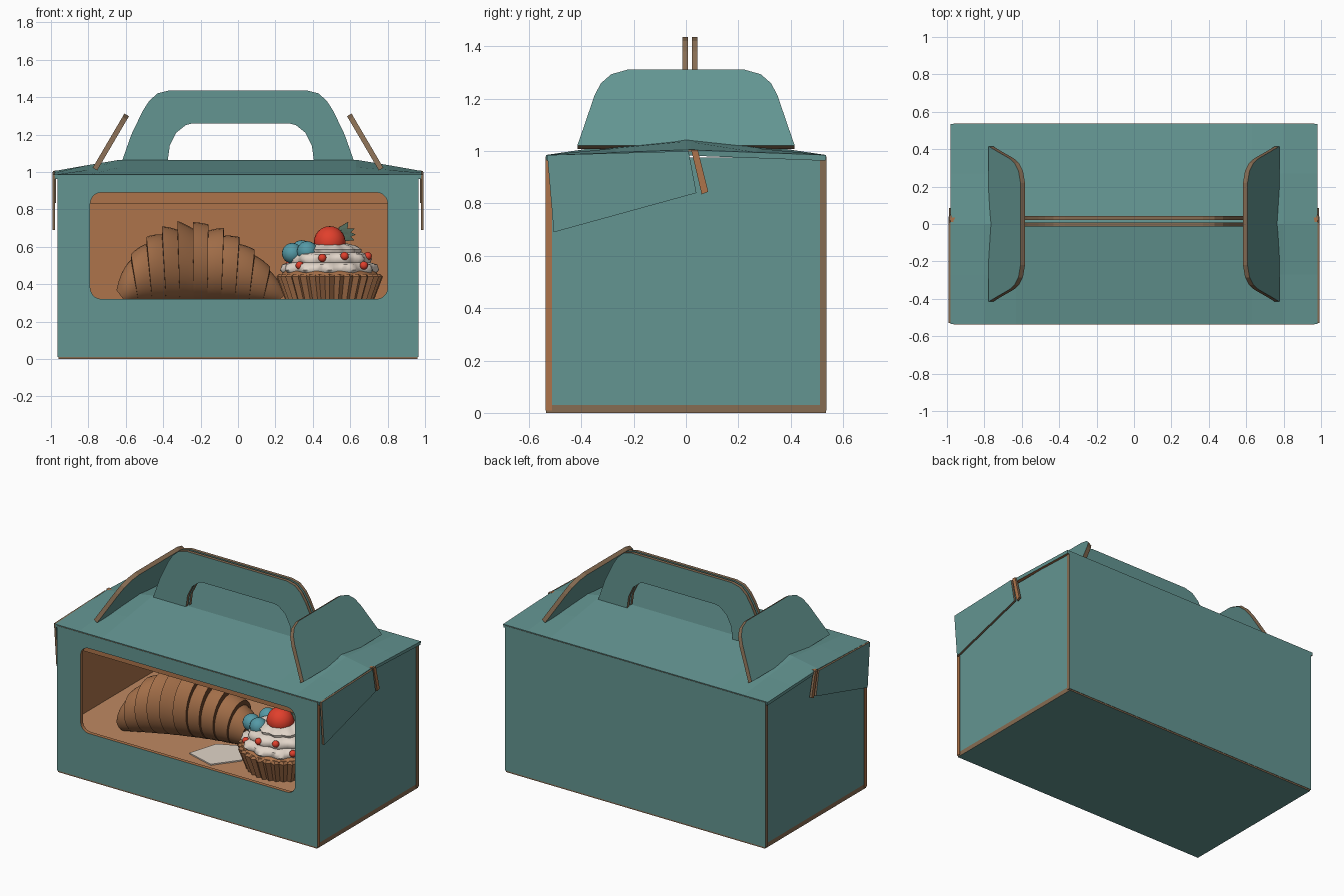
import bpy, bmesh, math
from mathutils import Matrix, Vector
from math import sin, cos, pi

if "Cube" in bpy.data.objects:
    bpy.data.objects.remove(bpy.data.objects["Cube"])


def mat(name, r, g, b):
    m = bpy.data.materials.new(name)
    m.diffuse_color = (r, g, b, 1)
    m.use_nodes = True
    m.node_tree.nodes["Principled BSDF"].inputs["Base Color"].default_value = m.diffuse_color
    return m


TEAL = mat("teal card", 0.125, 0.30, 0.285)
BROWN = mat("inner brown", 0.42, 0.175, 0.07)
KRAFT = mat("kraft edge", 0.24, 0.15, 0.085)
TAN = mat("tan paper", 0.52, 0.25, 0.12)
CRUST = mat("pastry crust", 0.36, 0.155, 0.065)
CREASE = mat("pastry crease", 0.15, 0.06, 0.025)
CREAM = mat("cream", 0.75, 0.66, 0.58)
RED = mat("red berry", 0.75, 0.05, 0.025)
BLUE = mat("blue berry", 0.09, 0.32, 0.38)
LEAF = mat("leaf green", 0.09, 0.15, 0.11)


def finish(name, bm, mats, angle=None):
    me = bpy.data.meshes.new(name)
    bm.to_mesh(me)
    bm.free()
    for m in mats:
        me.materials.append(m)
    ob = bpy.data.objects.new(name, me)
    bpy.context.collection.objects.link(ob)
    if angle:
        bpy.ops.object.select_all(action='DESELECT')
        ob.select_set(True)
        bpy.context.view_layer.objects.active = ob
        bpy.ops.object.shade_smooth_by_angle(angle=math.radians(angle))
    return ob


def panel(name, loops, t, origin, u, v, n, outer=TEAL, inner=TEAL, edge=KRAFT):
    """Card sheet from 2D loops (first outline, then holes), n is its outer side."""
    cu = bpy.data.curves.new(name + "_profile", 'CURVE')
    cu.dimensions, cu.fill_mode, cu.extrude = '2D', 'BOTH', t / 2
    for lp in loops:
        sp = cu.splines.new('POLY')
        sp.points.add(len(lp) - 1)
        for p, c in zip(sp.points, lp):
            p.co = (c[0], c[1], 0, 1)
        sp.use_cyclic_u = True
    tmp = bpy.data.objects.new(name + "_tmp", cu)
    bpy.context.collection.objects.link(tmp)
    src = bpy.data.meshes.new_from_object(tmp.evaluated_get(bpy.context.evaluated_depsgraph_get()))
    bm = bmesh.new()
    bm.from_mesh(src)
    bpy.data.objects.remove(tmp)
    bpy.data.curves.remove(cu)
    bpy.data.meshes.remove(src)
    bmesh.ops.remove_doubles(bm, verts=bm.verts, dist=1e-5)
    bmesh.ops.recalc_face_normals(bm, faces=bm.faces)
    bm.normal_update()
    for f in bm.faces:
        f.smooth = False
        f.material_index = 0 if f.normal.z > 0.5 else 1 if f.normal.z < -0.5 else 2
    m = Matrix((Vector(u).normalized(), Vector(v).normalized(), Vector(n).normalized())).transposed().to_4x4()
    m.translation = origin
    bm.transform(m)
    if m.determinant() < 0:
        bmesh.ops.reverse_faces(bm, faces=bm.faces)
    return finish(name, bm, [outer, inner, edge])


def rect(a, b, c, d):
    return [(a, b), (c, b), (c, d), (a, d)]


def rounded(a, b, c, d, r, n=5):
    pts = []
    for i, (x, y) in enumerate(rect(a + r, b + r, c - r, d - r)):
        for k in range(n + 1):
            t = pi + i * pi / 2 + k * pi / 2 / n
            pts.append((x + r * cos(t), y + r * sin(t)))
    return pts


def sym(half):
    return half + [(-x, y) for x, y in reversed(half)]


def loft(name, rings, mats, rule=None, angle=50):
    bm = bmesh.new()
    rs = [[bm.verts.new(p) for p in r] for r in rings]
    n = len(rs[0])
    for i in range(len(rs) - 1):
        for k in range(n):
            f = bm.faces.new((rs[i][k], rs[i][(k + 1) % n], rs[i + 1][(k + 1) % n], rs[i + 1][k]))
            f.material_index = rule(i) if rule else 0
    bm.faces.new(rs[0][::-1])
    bm.faces.new(rs[-1])
    bmesh.ops.recalc_face_normals(bm, faces=bm.faces)
    return finish(name, bm, mats, angle)


def ball(name, pos, r, m):
    bm = bmesh.new()
    bmesh.ops.create_uvsphere(bm, u_segments=20, v_segments=12, radius=r, matrix=Matrix.Translation(pos))
    return finish(name, bm, [m], 60)


X, Y, Z = Vector((1, 0, 0)), Vector((0, 1, 0)), Vector((0, 0, 1))

# Box walls, base and the raised floor
panel("front_wall", [rect(-.965, .01, .965, .98), rounded(-.79, .32, .80, .89, .06)],
      .025, (0, -.525, 0), X, Z, -Y, TEAL, BROWN, BROWN)
panel("back_wall", [rect(-.965, .01, .965, .98)], .025, (0, .525, 0), X, Z, Y, TEAL, BROWN)
panel("base", [rect(-.96, -.535, .96, .535)], .03, (0, 0, .015), X, Y, -Z, TEAL, BROWN)
panel("raised_floor", [rect(-.945, -.51, .945, .51)], .014, (0, 0, .295), X, Y, Z, TAN, BROWN, BROWN)
panel("inner_top_bar", [rect(-.94, .83, .94, .97)], .02, (0, -.47, 0), X, Z, -Y, BROWN, BROWN, CREASE)

# Peaked lid, lower towards its ends
bm = bmesh.new()
xs = [-.98, -.8, -.63, 0, .63, .8, .98]
ys = [-.535, -.27, 0, .02, .27, .535]
grid = [[bm.verts.new((x, y, .985 + .08 * min(1, (1 - abs(y) / .535)) * min(1, .25 + (.98 - abs(x)) / .45)))
         for y in ys] for x in xs]
for i in range(len(xs) - 1):
    for j in range(len(ys) - 1):
        bm.faces.new((grid[i][j], grid[i + 1][j], grid[i + 1][j + 1], grid[i][j + 1]))
lid = finish("lid", bm, [TEAL, BROWN, TEAL])
so = lid.modifiers.new("card", 'SOLIDIFY')
so.thickness, so.offset = .022, -1
so.material_offset, so.material_offset_rim = 1, 2

# Handle: two arched sheets
outer = [(.63, 1.03), (.57, 1.2), (.51, 1.325), (.475, 1.38), (.43, 1.42), (.37, 1.435)]
inner = [(-.29, 1.25), (-.34, 1.21), (-.375, 1.14), (-.39, 1.03)]
arch = sym(outer) + [(x + .01, z) for x, z in reversed(inner)] + \
    [(-.25, 1.258), (.28, 1.258)] + [(.02 - x, z) for x, z in inner]
for nm, y, n in (("handle_front", -.003, -Y), ("handle_back", .033, Y)):
    panel(nm, [arch], .022, (0, y, 0), X, Z, n)
# Kraft seam along the lid ends beside the handle
for s, nm in ((1, "right"), (-1, "left")):
    side = X * s
    panel(nm + "_wall", [rect(-.512, .03, .512, .975)], .02, (s * .95, 0, 0), Y, Z, side, TEAL, BROWN)
    # Leaning end flap
    panel(nm + "_end_flap", [sym([(.415, 0), (.385, .1), (.35, .22), (.325, .275), (.285, .315), (.22, .336)])],
          .028, (s * .765, .0, 1.015), Y, Vector((-s * .17, 0, .29)), Vector((s * .29, 0, .17)))
    # Slanted locking tab over the side wall and its seam strip
    panel(nm + "_side_tab", [[(-.53, .985), (-.505, .69), (.04, .84), (.01, 1.0)]],
          .014, (s * .985, 0, 0), Y, Z, side)
    panel(nm + "_seam_strip", [[(.02, 1.005), (.045, 1.005), (.085, .845), (.06, .835)]],
          .016, (s * .982, 0, 0), Y, Z, side, BROWN, BROWN)
    panel(nm + "_lid_seam", [rect(.63, .01, .98, .035)], .008, (0, 0, 1.003), side, Y, Z, BROWN, BROWN) \
        .rotation_euler = (0, 0, 0)

# Croissant: stepped segments overlapping outwards from the middle
rings, marks = [], []
N, SUB = 11, 5
for k in range(N):
    for j in range(SUB + 1):
        t = min(max((k + j / SUB) / N, .006), .994)
        w = j / SUB if k < N / 2 - .6 else 1 - j / SUB
        sc = 1.0 if k == N // 2 else 1.03 - .11 * w
        h = .215 * max(sin(pi * t ** .845), .001) ** .6 * sc
        xc = -.63 + .86 * t
        yc = -.05 - .3 * (1 - t) ** 2 - .04 * t
        rings.append([(xc + .05 * (t - .5) * sin(a), yc + h * .9 * cos(a), .302 + h * (1 + sin(a)))
                      for a in (2 * pi * q / 28 for q in range(28))])
loft("croissant", rings, [CRUST, CREASE], lambda i: 1 if i % (SUB + 1) == SUB else 0, 40)

# Paper napkin under the pastries
panel("napkin", [[(-.08, -.4), (.12, -.46), (.24, -.3), (.15, -.12), (-.02, -.2)]],
      .008, (0, 0, .308), X, Y, Z, CREAM, CREAM, CREAM)

# Cupcake: pleated case and a twisted cream swirl
cx, cy = .49, -.21


def circle(r, z, n, ripple=0, lobes=1, twist=0):
    pts = []
    for q in range(n):
        a = 2 * pi * q / n
        rr = r * (1 + ripple * cos(lobes * a + twist))
        pts.append((cx + rr * cos(a), cy + rr * sin(a), z))
    return pts


loft("cupcake_case", [circle(r, z, 64, .035, 32) for r, z in ((.225, .303), (.275, .44), (.262, .455))],
     [CRUST], angle=20)
loft("cupcake_sponge", [circle(r, z, 40) for r, z in ((.25, .43), (.262, .45), (.235, .475))], [BROWN])
profile = [(.23, .45), (.255, .475), (.245, .505), (.21, .515), (.22, .535), (.205, .56),
           (.165, .57), (.17, .585), (.14, .605), (.08, .62)]
loft("cream_swirl", [circle(r, z, 72, .045, 12, i * .45) for i, (r, z) in enumerate(profile)], [CREAM], angle=60)

# Berries and sprinkles
ball("red_berry", (.49, -.25, .625), .085, RED)
for i, (x, y, z) in enumerate(((.29, -.27, .565), (.37, -.31, .575), (.34, -.17, .58))):
    ball("blue_berry_%d" % i, (x, y, z), .055, BLUE)
for i, (a, r, z) in enumerate(((-2.3, .24, .50), (-1.75, .22, .54), (-1.2, .22, .55), (-.75, .25, .5),
                               (-.25, .21, .55), (.5, .22, .54), (1.6, .23, .53), (2.7, .24, .5))):
    ball("red_bit_%d" % i, (cx + r * cos(a), cy + r * sin(a), z), .022, RED)

# Leaf sprig beside the berry
for i in range(4):
    a = -.6 + i * .6
    panel("leaf_%d" % i, [[(0, -.012), (.03, -.026), (.085, 0), (.03, .026), (0, .012)]], .008,
          (.545, -.22, .665), Vector((cos(a), .2, sin(a) * .6)),
          Vector((-sin(a) * .6, 0, cos(a))), Vector((.2, -1, 0)), LEAF, LEAF, LEAF)
